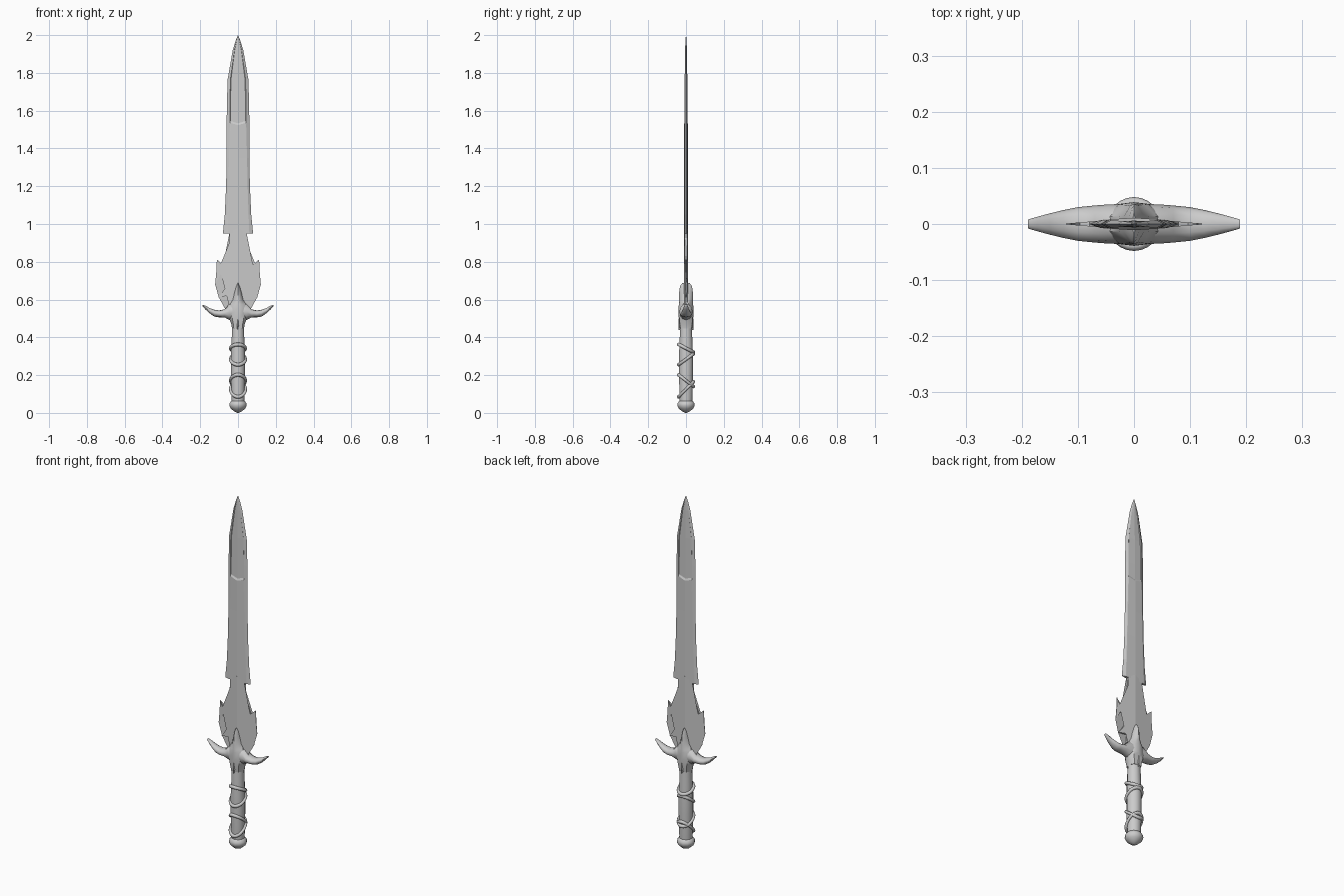
import bpy, bmesh
from math import sin, cos, pi, radians, atan2, hypot

if "Cube" in bpy.data.objects:
    bpy.data.objects.remove(bpy.data.objects["Cube"])


def finish(name, bm, smooth=None):
    bmesh.ops.remove_doubles(bm, verts=bm.verts, dist=1e-5)
    bmesh.ops.recalc_face_normals(bm, faces=bm.faces)
    me = bpy.data.meshes.new(name)
    bm.to_mesh(me)
    bm.free()
    ob = bpy.data.objects.new(name, me)
    bpy.context.collection.objects.link(ob)
    if smooth:
        bpy.ops.object.select_all(action='DESELECT')
        bpy.context.view_layer.objects.active = ob
        ob.select_set(True)
        bpy.ops.object.shade_smooth_by_angle(angle=radians(smooth))
    return ob


def loft(name, rings, smooth=None):
    """Skin closed rings of equal point count and cap both ends."""
    bm = bmesh.new()
    vs = [[bm.verts.new(p) for p in r] for r in rings]
    n = len(vs[0])
    for a, b in zip(vs, vs[1:]):
        for i in range(n):
            j = (i + 1) % n
            bm.faces.new((a[i], a[j], b[j], b[i]))
    bm.faces.new(vs[0])
    bm.faces.new(vs[-1])
    return finish(name, bm, smooth)


def lathe(name, profile, sides, smooth=40):
    ang = [2 * pi * (i + 0.5) / sides for i in range(sides)]
    return loft(name, [[(r * cos(a), r * sin(a), z) for a in ang] for r, z in profile], smooth)


# upper blade: edge bevels, centre ridge and a recessed panel near the tip
def blade_ring(z, w, b, tb, tp, tc, dip=0):
    half = [(w, 0, z), (b, tb, z), (b * .93, tp, z), (0, tc, z - dip)]
    back = half + [(-x, y, q) for x, y, q in half[-2::-1]]
    return back + [(x, -y, q) for x, y, q in back[-2:0:-1]]


loft("blade", [blade_ring(*s) for s in [
    (.95, .080, .060, .007, .0075, .010),
    (1.05, .070, .056, .007, .0075, .010),
    (1.20, .063, .051, .007, .0075, .010),
    (1.35, .060, .048, .007, .0075, .010),
    (1.535, .060, .043, .008, .0085, .011, .012),
    (1.545, .060, .043, .008, .004, .006, .012),
    (1.62, .059, .043, .008, .004, .006),
    (1.765, .055, .040, .007, .004, .006),
    (1.92, .028, .019, .005, .003, .005),
    (1.97, .013, .008, .003, .002, .003),
    (2.0, .001, .0007, .0006, .0005, .0006)]])

# barbed lower blade: half outline, thinning towards the barbs
outline = [(0, .98), (.045, .953), (.036, .925), (.042, .89), (.062, .825), (.079, .783),
           (.096, .777), (.112, .812), (.114, .755), (.121, .68), (.103, .722),
           (.09, .736), (.073, .735), (.051, .708), (.068, .66), (.102, .612),
           (.075, .617), (.048, .622), (.045, .56), (.04, .5), (0, .5)]
bm = bmesh.new()
for m in (1, -1):
    for s in (1, -1):
        bm.faces.new([bm.verts.new((m * x, s * (.0105 * (1 - x / .125) + .0005), z))
                      for x, z in outline])
    for (x, z), (u, v) in zip(outline, outline[1:]):
        if x == 0 and u == 0:
            continue
        ya, yb = (.0105 * (1 - k / .125) + .0005 for k in (x, u))
        bm.faces.new([bm.verts.new(p) for p in
                      ((m * x, ya, z), (m * x, -ya, z), (m * u, -yb, v), (m * u, yb, v))])
bmesh.ops.triangulate(bm, faces=[f for f in bm.faces if len(f.verts) > 4])
finish("barbed_blade_base", bm)

# guard arms: curved horns lofted along x
arm = [(0, .535, .045, .036), (.045, .535, .043, .035), (.07, .527, .022, .033),
       (.10, .524, .018, .030), (.125, .528, .018, .025), (.15, .541, .014, .019),
       (.172, .557, .010, .013), (.189, .570, .003, .008)]
stations = [(-x, z, h, d) for x, z, h, d in arm[:0:-1]] + arm
loft("guard_arms", [[(x, d * cos(2 * pi * i / 12), z + h * sin(2 * pi * i / 12))
                     for i in range(12)] for x, z, h, d in stations], 45)

# guard centre: chamfered block running up into a rounded, ridged spike
def block_ring(z, w, d, c):
    q = [(w, d * .35), (w * c, d * .9), (0, d)]
    back = q + [(-x, y) for x, y in q[-2::-1]]
    return [(x, y, z) for x, y in back + [(x, -y) for x, y in back[::-1]]]


loft("guard_centre", [block_ring(*s) for s in [
    (.448, .032, .033, .7), (.47, .035, .036, .7), (.495, .045, .038, .65),
    (.52, .052, .039, .6), (.56, .052, .039, .5), (.575, .042, .038, .45),
    (.60, .027, .037, .4), (.64, .018, .036, .4), (.67, .009, .032, .4),
    (.687, .002, .020, .4)]], 35)

# lower point of the guard over the grip
for s in (1, -1):
    loft("guard_lower_point", [[(-w, s * .02, z), (0, s * .039, z), (w, s * .02, z)]
                               for w, z in ((.022, .50), (.016, .46), (.002, .44))])

# grip and pommel
lathe("grip", [(.034, .055), (.036, .10), (.038, .20), (.0385, .30), (.035, .38),
               (.032, .47)], 12)
lathe("pommel", [(.004, 0), (.022, .008), (.040, .024), (.047, .038), (.046, .050),
                 (.038, .062), (.030, .067)], 12)

# tilted cord rings around the grip
for z_front, z_back in ((.362, .322), (.255, .312), (.202, .140), (.085, .165)):
    rings = []
    for i in range(24):
        a = 2 * pi * i / 24
        z = (z_front + z_back) / 2 + (z_back - z_front) / 2 * sin(a)
        rings.append([((.039 + .009 * cos(t)) * cos(a), (.039 + .009 * cos(t)) * sin(a),
                       z + .010 * sin(t)) for t in (2 * pi * k / 8 for k in range(8))])
    bm = bmesh.new()
    vs = [[bm.verts.new(p) for p in r] for r in rings]
    for i in range(24):
        for k in range(8):
            a, b, l = vs[i], vs[(i + 1) % 24], (k + 1) % 8
            bm.faces.new((a[k], a[l], b[l], b[k]))
    finish("grip_cord", bm, 60)
